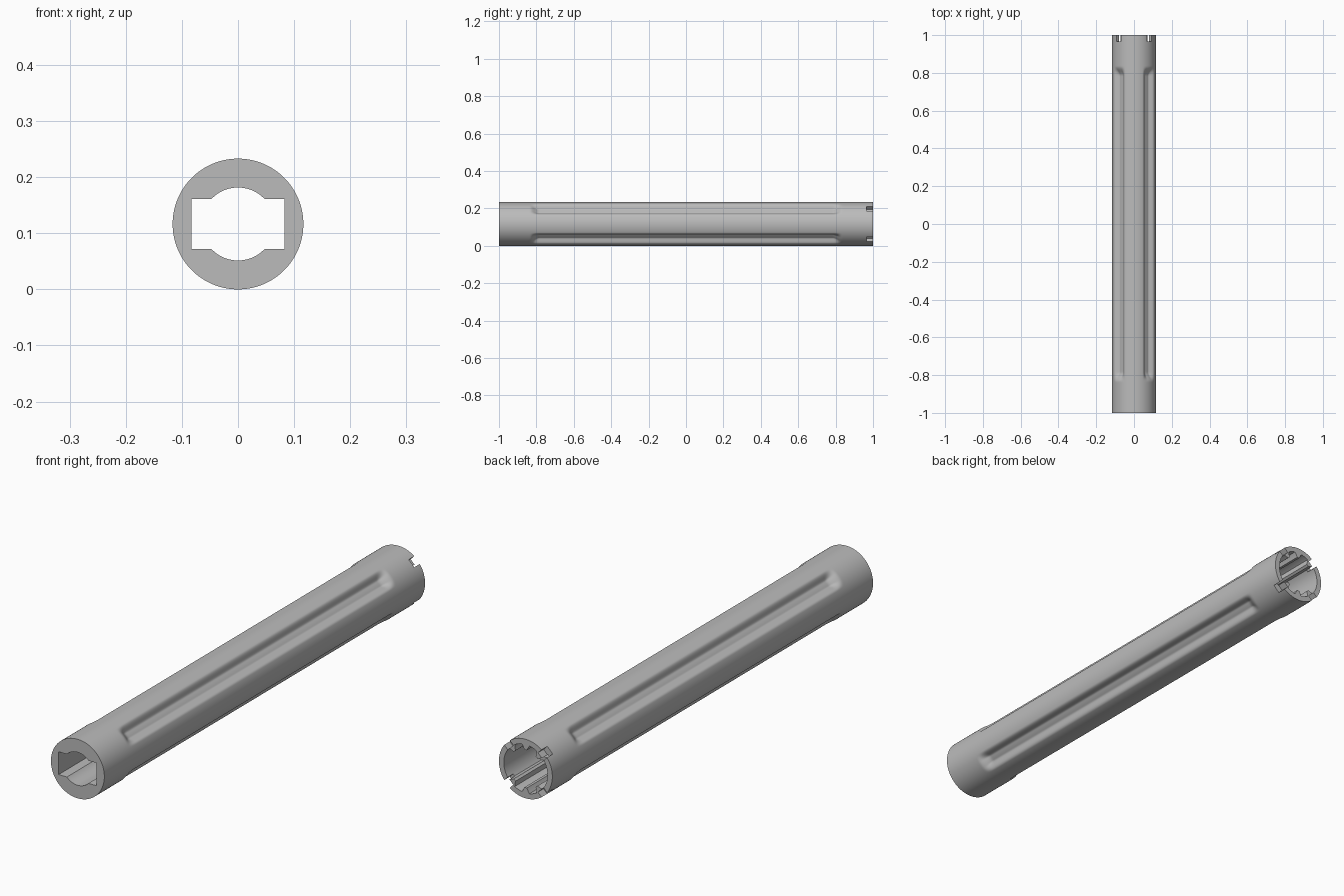
import bpy, bmesh, math
from math import sin, cos, radians, degrees, pi
from mathutils import Matrix

cube = bpy.data.objects.get("Cube")
if cube:
    bpy.data.objects.remove(cube, do_unlink=True)

R = 0.1165            # outer radius, also the height of the axis
SEGMENTS = 192

steel = bpy.data.materials.new("grey_metal")
steel.use_nodes = True
grey = (0.5, 0.5, 0.5, 1)
steel.diffuse_color = grey
steel.node_tree.nodes["Principled BSDF"].inputs["Base Color"].default_value = grey


def smooth(t):
    t = min(max(t, 0), 1)
    return t * t * (3 - 2 * t)


def make_object(name, bm):
    bmesh.ops.recalc_face_normals(bm, faces=bm.faces)
    mesh = bpy.data.meshes.new(name)
    bm.to_mesh(mesh)
    bm.free()
    mesh.materials.append(steel)
    obj = bpy.data.objects.new(name, mesh)
    bpy.context.collection.objects.link(obj)
    return obj


def loft(name, rings):
    """Join rings of (x, y, z) points and cap both ends."""
    bm = bmesh.new()
    loops = [[bm.verts.new(p) for p in ring] for ring in rings]
    for a, b in zip(loops, loops[1:]):
        for i in range(len(a)):
            j = (i + 1) % len(a)
            bm.faces.new((a[i], a[j], b[j], b[i]))
    bm.faces.new(loops[0])
    bm.faces.new(loops[-1])
    return make_object(name, bm)


def prism(name, profile, y0, y1):
    return loft(name, [[(x, y, z + R) for x, z in profile] for y in (y0, y1)])


# Outer body with four sunken diagonal flutes
def body_radius(angle, y):
    off = abs(degrees(angle) % 90 - 45)
    across = smooth((21 - off) / 15)
    along = smooth((0.835 - abs(y)) / 0.05)
    return R - 0.022 * across * along


half = [0.77 + 0.075 * i / 12 for i in range(13)] + [1]
stations = [-y for y in reversed(half)] + half
rings = []
for y in stations:
    ring = []
    for i in range(SEGMENTS):
        a = 2 * pi * i / SEGMENTS
        r = body_radius(a, y)
        ring.append((r * cos(a), y, R + r * sin(a)))
    rings.append(ring)
tube = loft("fluted_tube", rings)

# Through bore: a rectangle widened by a circle
W, H, C = 0.083, 0.045, 0.065
start = math.asin(H / C)
arc = [start + (pi - 2 * start) * i / 20 for i in range(21)]
upper = [(W, H)] + [(C * cos(a), C * sin(a)) for a in arc] + [(-W, H)]
bore = prism("bore_cutter", upper + [(-x, -z) for x, z in upper], -1.1, 1.1)

# Toothed socket in the back end
teeth = (50, 90, 130, 230, 270, 310)
socket_profile = []
for d in range(0, 360, 2):
    nearest = min(abs(d - t) for t in teeth)
    r = 0.0955 - 0.021 * min(max((10 - nearest) / 6, 0), 1)
    socket_profile.append((r * cos(radians(d)), r * sin(radians(d))))
socket = prism("socket_cutter", socket_profile, 0.8, 1.1)

# Four notches in the back rim
bm = bmesh.new()
for k in range(4):
    turn = Matrix.Rotation(pi / 4 + k * pi / 2, 4, 'Y')
    place = Matrix.Translation((0, 0, R)) @ turn @ Matrix.Translation((0.118, 1.015, 0))
    bmesh.ops.create_cube(bm, size=1, matrix=place @ Matrix.Diagonal((0.05, 0.1, 0.034, 1)))
notches = make_object("notch_cutter", bm)

# Cut the openings, then shade
bpy.ops.object.select_all(action='DESELECT')
bpy.context.view_layer.objects.active = tube
tube.select_set(True)
for cutter in (bore, socket, notches):
    cutter.hide_render = True
    mod = tube.modifiers.new(cutter.name, 'BOOLEAN')
    mod.operation = 'DIFFERENCE'
    mod.solver = 'EXACT'
    mod.object = cutter
    bpy.ops.object.modifier_apply(modifier=mod.name)
    bpy.data.objects.remove(cutter, do_unlink=True)
bpy.ops.object.shade_smooth_by_angle(angle=radians(30))
